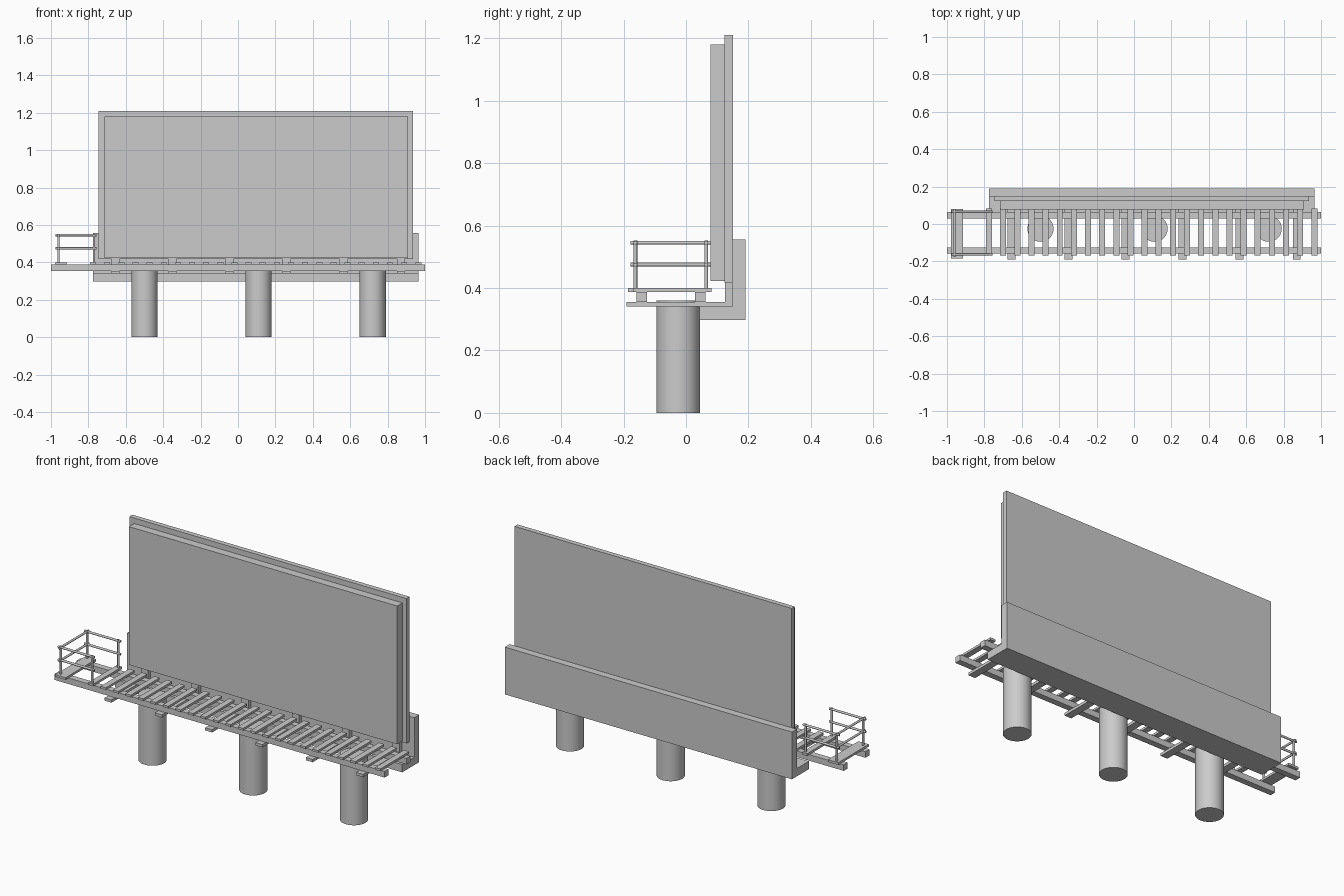
import bpy, bmesh, math
from mathutils import Vector

if "Cube" in bpy.data.objects:
    bpy.data.objects.remove(bpy.data.objects["Cube"])


def mesh_object(name, bm):
    bmesh.ops.recalc_face_normals(bm, faces=bm.faces)
    me = bpy.data.meshes.new(name)
    bm.to_mesh(me)
    bm.free()
    ob = bpy.data.objects.new(name, me)
    bpy.context.collection.objects.link(ob)
    return ob


def box(name, x, y, z):
    bm = bmesh.new()
    bmesh.ops.create_cube(bm, size=1)
    for v in bm.verts:
        v.co = Vector([(r[0] + r[1]) / 2 + c * (r[1] - r[0]) for c, r in zip(v.co, (x, y, z))])
    return mesh_object(name, bm)


def profile_x(name, pts, x0, x1):
    """Extrude a (y, z) outline along x."""
    bm = bmesh.new()
    f = bm.faces.new([bm.verts.new((x0, y, z)) for y, z in pts])
    ext = bmesh.ops.extrude_face_region(bm, geom=[f])
    bmesh.ops.translate(bm, vec=(x1 - x0, 0, 0),
                        verts=[g for g in ext["geom"] if isinstance(g, bmesh.types.BMVert)])
    return mesh_object(name, bm)


def rod(name, a, b, r, sides):
    a, b = Vector(a), Vector(b)
    bpy.ops.mesh.primitive_cylinder_add(vertices=sides, radius=r, depth=(b - a).length,
                                        location=(a + b) / 2)
    ob = bpy.context.object
    ob.name = name
    ob.rotation_euler = (b - a).to_track_quat('Z', 'Y').to_euler()
    bpy.ops.object.shade_smooth_by_angle(angle=math.radians(40))
    return ob


# Support columns
for x in (-0.5, 0.11, 0.72):
    rod("column", (x, -0.025, 0), (x, -0.025, 0.36), 0.07, 40)

# L-shaped rear beam
profile_x("rear_beam", [(0.043, 0.297), (0.19, 0.297), (0.19, 0.556),
                        (0.148, 0.556), (0.148, 0.34), (0.043, 0.34)], -0.775, 0.965)

# Sign board
box("back_board", (-0.745, 0.935), (0.123, 0.15), (0.417, 1.21))
box("front_panel", (-0.715, 0.91), (0.078, 0.123), (0.423, 1.18))

# L-shaped walkway brackets
for i in range(6):
    x = -0.655 + 0.305 * i
    profile_x("bracket", [(-0.19, 0.34), (0.148, 0.34), (0.148, 0.417),
                          (0.125, 0.417), (0.125, 0.355), (-0.19, 0.355)],
              x - 0.021, x + 0.021)

# Walkway bearers and slats
for y in (-0.159, 0.029):
    box("walkway_bearer", (-1, 1), (y, y + 0.034), (0.355, 0.388))
for i in range(24):
    x = -0.775 + 0.0756 * i
    box("slat", (x - 0.016, x + 0.016), (-0.168, 0.082), (0.388, 0.4))
box("end_slat", (-0.978, -0.915), (-0.185, 0.079), (0.388, 0.4))

# Safety railing around the access hatch, open on the walkway side
for y in (-0.162, 0.065):
    for x in (-0.96, -0.77):
        rod("rail_post", (x, y, 0.39), (x, y, 0.552), 0.006, 12)
    for z in (0.475, 0.545):
        rod("side_rail", (-0.976, y, z), (-0.756, y, z), 0.006, 12)
for z in (0.475, 0.545):
    rod("end_rail", (-0.96, -0.177, z), (-0.96, 0.079, z), 0.006, 12)
